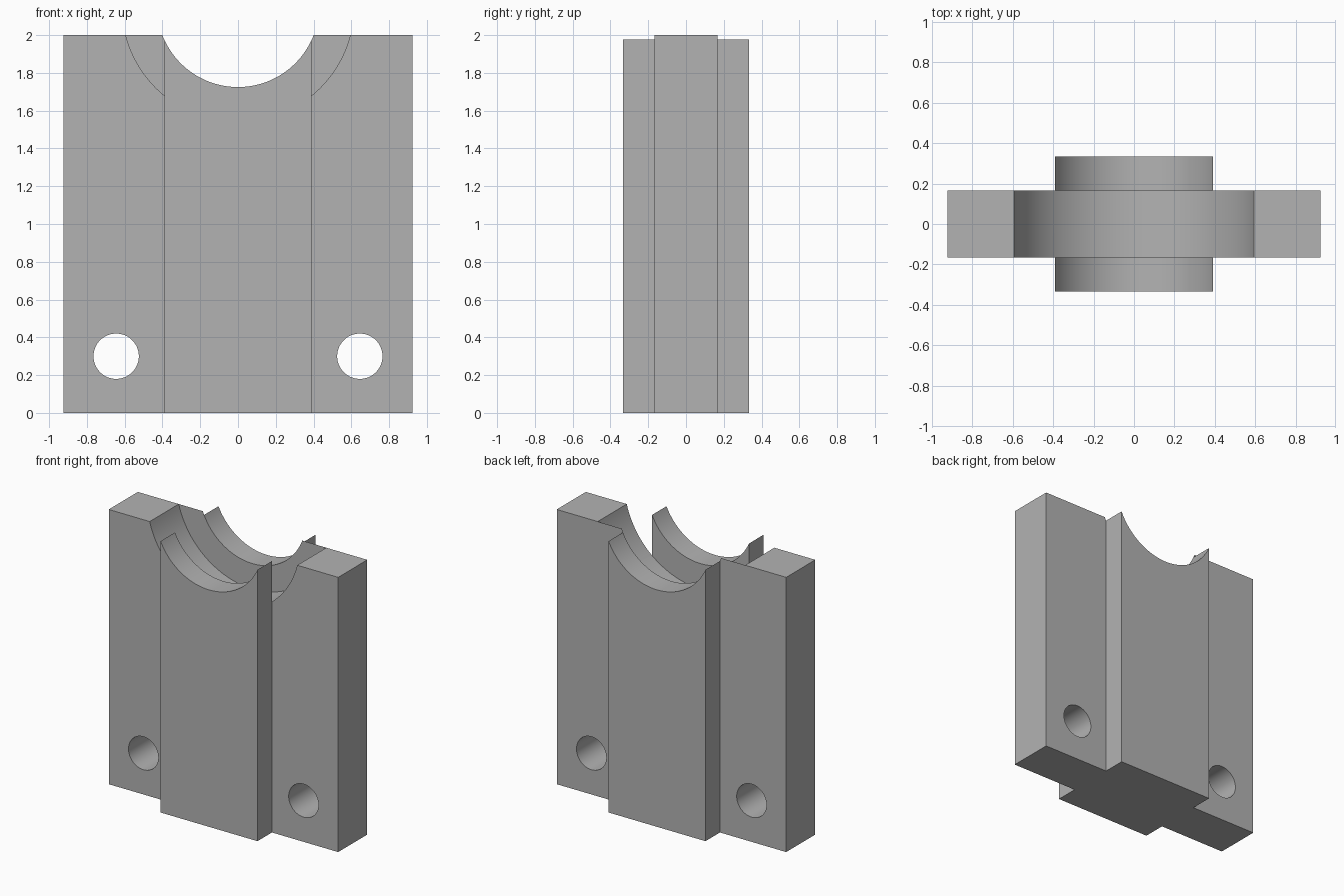
import bpy
import bmesh
import math
from mathutils import Matrix, Vector

if "Cube" in bpy.data.objects:
    bpy.data.objects.remove(bpy.data.objects["Cube"], do_unlink=True)

PLATE_X, RIB_X = 0.924, 0.39      # half widths
PLATE_Y, RIB_Y = 0.167, 0.333     # half depths
HEIGHT, BORE_Z = 2.0, 2.154
HOLE_X, HOLE_Z, HOLE_R = 0.645, 0.30, 0.12

grey = bpy.data.materials.new("plain grey")
grey.use_nodes = True
colour = (0.45, 0.45, 0.45, 1)
grey.diffuse_color = colour
grey.node_tree.nodes["Principled BSDF"].inputs["Base Color"].default_value = colour


def add_object(name, bm):
    bmesh.ops.recalc_face_normals(bm, faces=bm.faces)
    mesh = bpy.data.meshes.new(name)
    bm.to_mesh(mesh)
    bm.free()
    mesh.materials.append(grey)
    obj = bpy.data.objects.new(name, mesh)
    bpy.context.collection.objects.link(obj)
    return obj


def cut_cylinder(target, name, x, z, radius, half_depth):
    """Cut a round passage running front to back."""
    bm = bmesh.new()
    bmesh.ops.create_cone(bm, cap_ends=True, segments=128, radius1=radius,
                          radius2=radius, depth=2 * half_depth,
                          matrix=Matrix.Translation((x, 0, z))
                          @ Matrix.Rotation(math.pi / 2, 4, 'X'))
    cutter = add_object(name, bm)
    mod = target.modifiers.new(name, 'BOOLEAN')
    mod.operation = 'DIFFERENCE'
    mod.solver = 'EXACT'
    mod.object = cutter
    bpy.context.view_layer.objects.active = target
    bpy.ops.object.modifier_apply(modifier=mod.name)
    bpy.data.objects.remove(cutter, do_unlink=True)


# Cross-shaped section raised into the block: wide plate with front and back ribs
quarter = [(PLATE_X, PLATE_Y), (RIB_X, PLATE_Y), (RIB_X, RIB_Y)]
half = quarter + [(-x, y) for x, y in reversed(quarter)]
section = half + [(-x, -y) for x, y in half]
bm = bmesh.new()
base = bm.faces.new([bm.verts.new((x, y, 0)) for x, y in section])
raised = bmesh.ops.extrude_face_region(bm, geom=[base], use_keep_orig=True)
top = [v for v in raised["geom"] if isinstance(v, bmesh.types.BMVert)]
bmesh.ops.translate(bm, verts=top, vec=Vector((0, 0, HEIGHT)))
block = add_object("cradle_block", bm)

# Round saddle through the ribs, and the wider groove in the plate
cut_cylinder(block, "saddle_cutter", 0, BORE_Z, 0.429, 0.6)
cut_cylinder(block, "groove_cutter", 0, BORE_Z, 0.614, PLATE_Y)

# Mounting holes
for side in (-1, 1):
    cut_cylinder(block, "hole_cutter", side * HOLE_X, HOLE_Z, HOLE_R, 0.5)

bpy.ops.object.select_all(action='DESELECT')
block.select_set(True)
bpy.context.view_layer.objects.active = block
bpy.ops.object.shade_smooth_by_angle(angle=math.radians(30))
